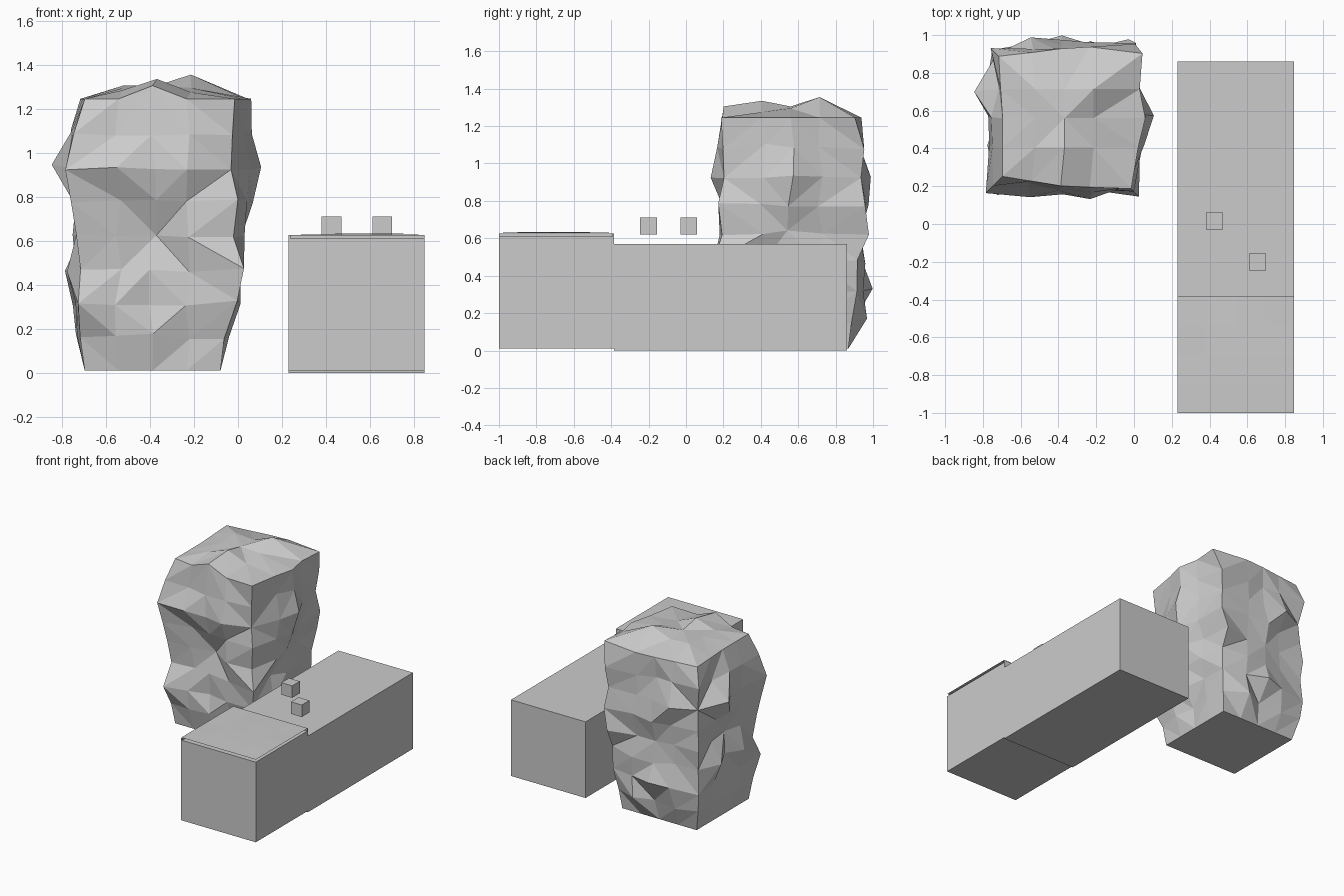
import bpy, bmesh, random
from mathutils import Vector

random.seed(7)
cube = bpy.data.objects.get("Cube")
if cube:
    bpy.data.objects.remove(cube, do_unlink=True)

GREY = (0.6, 0.6, 0.6, 1)
grey = bpy.data.materials.new("stone grey")
grey.use_nodes = True
grey.diffuse_color = GREY
grey.node_tree.nodes["Principled BSDF"].inputs["Base Color"].default_value = GREY


def finish(bm, name):
    mesh = bpy.data.meshes.new(name)
    bm.to_mesh(mesh)
    bm.free()
    mesh.materials.append(grey)
    obj = bpy.data.objects.new(name, mesh)
    bpy.context.collection.objects.link(obj)


def box(name, low, high):
    low, high = Vector(low), Vector(high)
    bm = bmesh.new()
    bmesh.ops.create_cube(bm, size=1)
    for v in bm.verts:
        v.co = (low + high) / 2 + v.co * (high - low)
    finish(bm, name)


# Long bench, its raised front block and the thin walls that carry the slab
X0, X1, STEP = 0.23, 0.848, -0.385
box("bench", (X0, STEP, 0), (X1, 0.86, 0.57))
box("front_block", (X0, -1, 0.01), (X1, STEP, 0.61))
box("slab_side_wall", (X0, -1, 0.61), (X0 + 0.008, STEP, 0.626))
box("slab_back_wall", (X0, STEP - 0.008, 0.57), (X1, STEP, 0.626))

# Very slightly uneven slab on the front block
bm = bmesh.new()
bmesh.ops.create_grid(bm, x_segments=4, y_segments=4, size=0.5)
for v in bm.verts:
    inner = max(abs(v.co.x), abs(v.co.y)) < 0.4
    v.co = ((X0 + X1) / 2 + v.co.x * (X1 - X0),
            (STEP - 1) / 2 + v.co.y * (STEP + 1),
            0.629 + (random.uniform(0, 0.008) if inner else 0))
finish(bm, "front_slab")

# Two small cubes hovering over the bench
for name, x, y in (("small_cube_back", 0.425, 0.015), ("small_cube_front", 0.655, -0.2)):
    box(name, (x - 0.045, y - 0.045, 0.62), (x + 0.045, y + 0.045, 0.71))

# Rock pillar: square rings pushed outwards, corners and side middles in turn
BULGE = [
    [0] * 8,
    [.05, .03, .08, .06, .06, .09, .06, .05],
    [.03, .01, .08, .10, .07, .07, .03, .04],
    [.06, .07, .075, .14, .09, .09, .06, .08],
    [.00, .05, .065, .14, .08, .06, .02, .00],
]
# Marked knobs and hollows by (level, position on the ring), as x and y shifts
KNOBS = {
    (2, 0): (-.03, -.10), (6, 1): (0, -.11), (4, 2): (0, .02), (6, 3): (0, -.12),
    (6, 6): (.185, 0), (4, 7): (.06, 0), (4, 8): (.05, .11), (8, 8): (.125, .035),
    (1, 9): (0, .10), (2, 10): (0, .13), (6, 11): (0, .12), (3, 13): (-.09, 0),
    (6, 13): (-.15, 0), (4, 14): (-.01, 0), (3, 15): (-.08, 0),
}
TOP_RISE = [[.04, .09, .03], [.05, .06, .05], [.06, .05, .11]]
CENTRE, HALF, N, LEVELS = Vector((-0.388, 0.56, 0.01)), 0.308, 4, 8


def perimeter():
    """Grid cells around the square, counter-clockwise from the front corner."""
    return ([(i, 0) for i in range(N)] + [(N, i) for i in range(N)]
            + [(N - i, N) for i in range(N)] + [(0, N - i) for i in range(N)])


def bulge(level, k):
    rows = (level // 2, (level + 1) // 2)
    cols = ((k // 2) % 8, ((k + 1) // 2) % 8)
    return sum(BULGE[r][c] for r in rows for c in cols) / 4


bm = bmesh.new()
rings = []
count = 4 * N
for level in range(LEVELS + 1):
    ring = []
    for k, (i, j) in enumerate(perimeter()):
        flat = Vector((2 * i / N - 1, 2 * j / N - 1, 0))
        out = Vector([c if abs(c) == 1 else 0 for c in flat])
        push = out * bulge(level, k)
        rise = level * 1.235 / LEVELS
        if 0 < level < LEVELS:
            push += out * random.uniform(-0.03, 0.03)
            flat.x += random.uniform(-0.06, 0.06) * (out.x == 0)
            flat.y += random.uniform(-0.06, 0.06) * (out.y == 0)
            rise += random.uniform(-0.015, 0.015)
        elif level == LEVELS and k == N // 2:
            rise += 0.06
        if (level, k) in KNOBS:
            push = Vector((*KNOBS[level, k], 0))
        ring.append(bm.verts.new(CENTRE + flat * HALF + push + Vector((0, 0, rise))))
    rings.append(ring)

for level in range(LEVELS):
    for k in range(count):
        a, b = rings[level][k], rings[level][(k + 1) % count]
        d, c = rings[level + 1][k], rings[level + 1][(k + 1) % count]
        faces = ((a, b, c), (a, c, d)) if (level // 2 + k // 2) % 2 else ((a, b, d), (b, c, d))
        for f in faces:
            bm.faces.new(f)
bm.faces.new(reversed(rings[0]))

# Uneven rock top, ridged towards its middle
top = dict(zip(perimeter(), rings[-1]))
for i in range(1, N):
    for j in range(1, N):
        flat = Vector((2 * i / N - 1, 2 * j / N - 1, 0)) * HALF
        lift = Vector((0.02, 0, 1.235 + TOP_RISE[j - 1][i - 1]))
        top[i, j] = bm.verts.new(CENTRE + flat + lift)
for i in range(N):
    for j in range(N):
        a, b, c, d = top[i, j], top[i + 1, j], top[i + 1, j + 1], top[i, j + 1]
        same = (i < N // 2) == (j < N // 2)
        for f in ((a, b, c), (a, c, d)) if same else ((a, b, d), (b, c, d)):
            bm.faces.new(f)
finish(bm, "rock_pillar")
